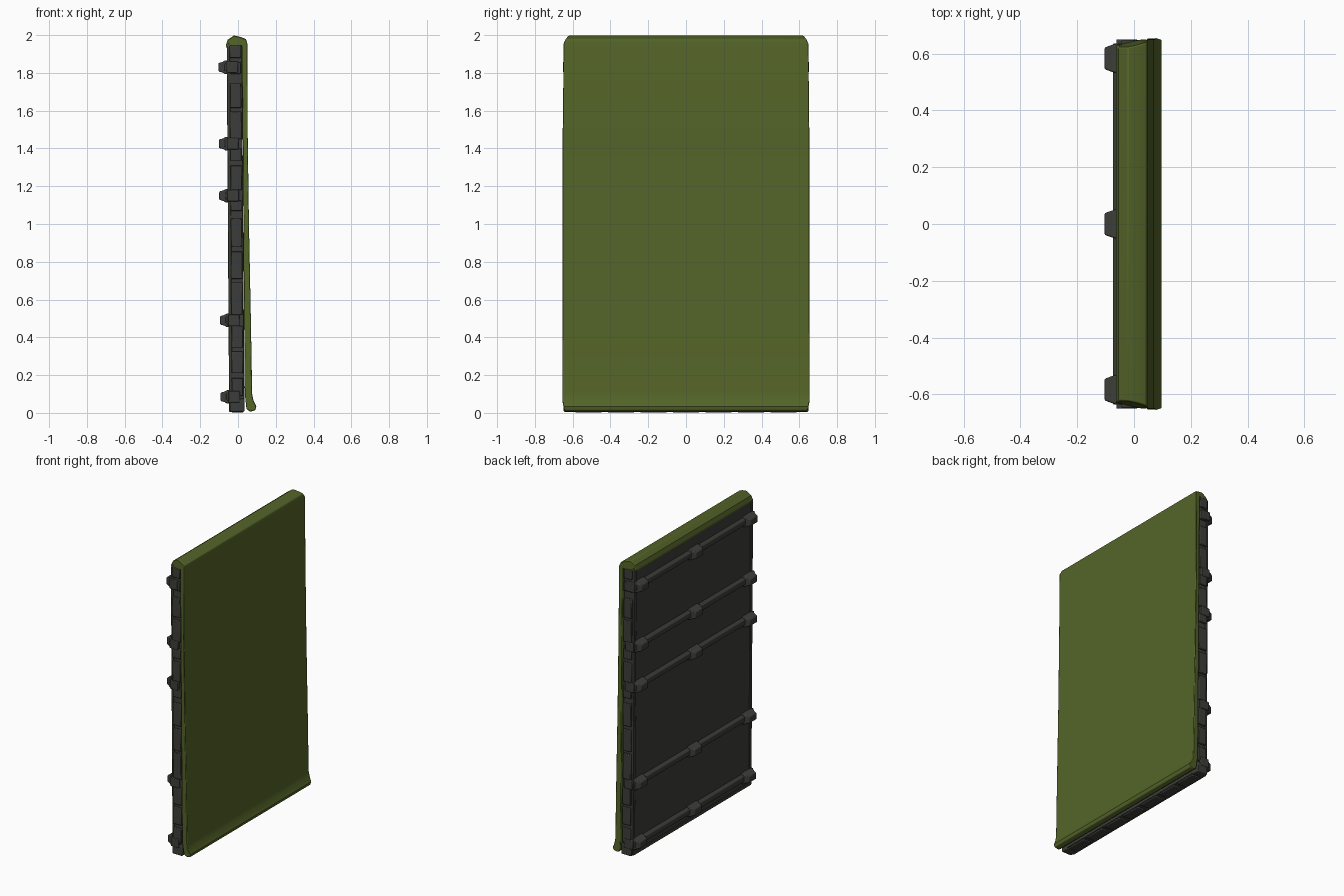
import bpy, bmesh


def material(name, rgb):
    m = bpy.data.materials.new(name)
    m.diffuse_color = (*rgb, 1)
    return m


GREEN = material("olive green", (0.088, 0.127, 0.021))
DARK = material("charcoal", (0.046, 0.046, 0.041))


def lean(z):
    # the whole slab tips slightly backwards with height
    return -0.0065 * z


def finish(name, bm, mat, bevel):
    bmesh.ops.recalc_face_normals(bm, faces=bm.faces)
    me = bpy.data.meshes.new(name)
    bm.to_mesh(me)
    bm.free()
    me.materials.append(mat)
    ob = bpy.data.objects.new(name, me)
    bpy.context.collection.objects.link(ob)
    if bevel:
        mod = ob.modifiers.new("soft edges", "BEVEL")
        mod.width = bevel
        mod.segments = 2
        mod.limit_method = "ANGLE"
        mod.angle_limit = 0.7
    bpy.context.view_layer.objects.active = ob
    ob.select_set(True)
    bpy.ops.object.shade_smooth_by_angle(angle=0.6)
    ob.select_set(False)
    return ob


def loft(name, loops, mat, bevel):
    # closed solid through a row of matching outlines
    bm = bmesh.new()
    rings = [[bm.verts.new(p) for p in loop] for loop in loops]
    n = len(rings[0])
    for a, b in zip(rings, rings[1:]):
        for i in range(n):
            j = (i + 1) % n
            bm.faces.new((a[i], a[j], b[j], b[i]))
    bm.faces.new(rings[0])
    bm.faces.new(rings[-1])
    return finish(name, bm, mat, bevel)


def block(name, x, y, z, bevel=0.004):
    # box that follows the lean of the slab
    loops = [[(x[0] + lean(h), y[0], h), (x[1] + lean(h), y[0], h),
              (x[1] + lean(h), y[1], h), (x[0] + lean(h), y[1], h)] for h in z]
    return loft(name, loops, DARK, bevel)


# green front sheet, folded over the top and flared at the foot: x, z, half width
outline = [(0.049, 1.955, 0.650), (0.051, 1.5, 0.653), (0.058, 1.0, 0.653),
           (0.068, 0.5, 0.653), (0.075, 0.10, 0.653), (0.082, 0.065, 0.653),
           (0.097, 0.035, 0.650), (0.092, 0.014, 0.645), (0.065, 0.006, 0.64),
           (0.045, 0.02, 0.645), (0.036, 0.10, 0.65), (0.030, 0.8, 0.65),
           (0.024, 1.6, 0.65), (0.020, 1.945, 0.648), (-0.055, 1.930, 0.632),
           (-0.065, 1.945, 0.630), (-0.055, 1.975, 0.622), (-0.022, 1.998, 0.622),
           (0.015, 1.990, 0.630), (0.043, 1.978, 0.638)]
loft("front_cover", [[(x, s * w, z) for x, z, w in outline] for s in (-1, 1)],
     GREEN, 0.004)

# dark backing slab
block("backing_slab", (-0.042, 0.034), (-0.632, 0.632), (0.012, 1.955))

# raised frame around the back
for s in (-1, 1):
    block("back_side_lip", (-0.047, -0.03), sorted((s * 0.612, s * 0.636)), (0.01, 1.94), 0.003)
block("back_bottom_lip", (-0.047, -0.03), (-0.63, 0.63), (0.006, 0.03), 0.003)

# raised plates along both side edges
plates = [(0.09, 0.185), (0.21, 0.325), (0.345, 0.46), (0.52, 0.69), (0.71, 0.855),
          (0.88, 1.03), (1.07, 1.125), (1.18, 1.31), (1.335, 1.40), (1.45, 1.595),
          (1.615, 1.745), (1.795, 1.855), (1.88, 1.945)]
for s in (-1, 1):
    for z in plates:
        block("side_plate", (-0.032, 0.028), sorted((s * 0.62, s * 0.646)), z)

# raised plates along the bottom edge
for i in range(7):
    c = (i - 3) * 0.172
    block("bottom_plate", (-0.032, 0.028), (c - 0.07, c + 0.07), (0.002, 0.02))

# bottom corner feet
for s in (-1, 1):
    block("corner_foot", (-0.042, 0.034), sorted((s * 0.59, s * 0.648)), (0.006, 0.075), 0.006)

# cross rails with clamps in the middle and at both ends
for z in (0.085, 0.49, 1.15, 1.425, 1.83):
    dx = lean(z)
    loft("back_rail", [[(x + dx, y, z + h) for x, h in
                        ((-0.035, -0.034), (-0.062, -0.016), (-0.062, 0.016), (-0.035, 0.034))]
                       for y in (-0.635, 0.635)], DARK, 0.003)
    for y in (-0.583, 0, 0.583):
        loops = []
        for x, w, h in ((-0.03, 0.052, 0.038), (-0.058, 0.05, 0.035),
                        (-0.07, 0.046, 0.028), (-0.092, 0.038, 0.022)):
            loops.append([(x + dx, y + a * w, z + b * h)
                          for a, b in ((-1, -1), (1, -1), (1, 1), (-1, 1))])
        loft("rail_clamp", loops, DARK, 0.005)
    for s in (-1, 1):
        block("rail_end_cap", (-0.05, 0.012), sorted((s * 0.60, s * 0.65)),
              (z - 0.03, z + 0.03))
